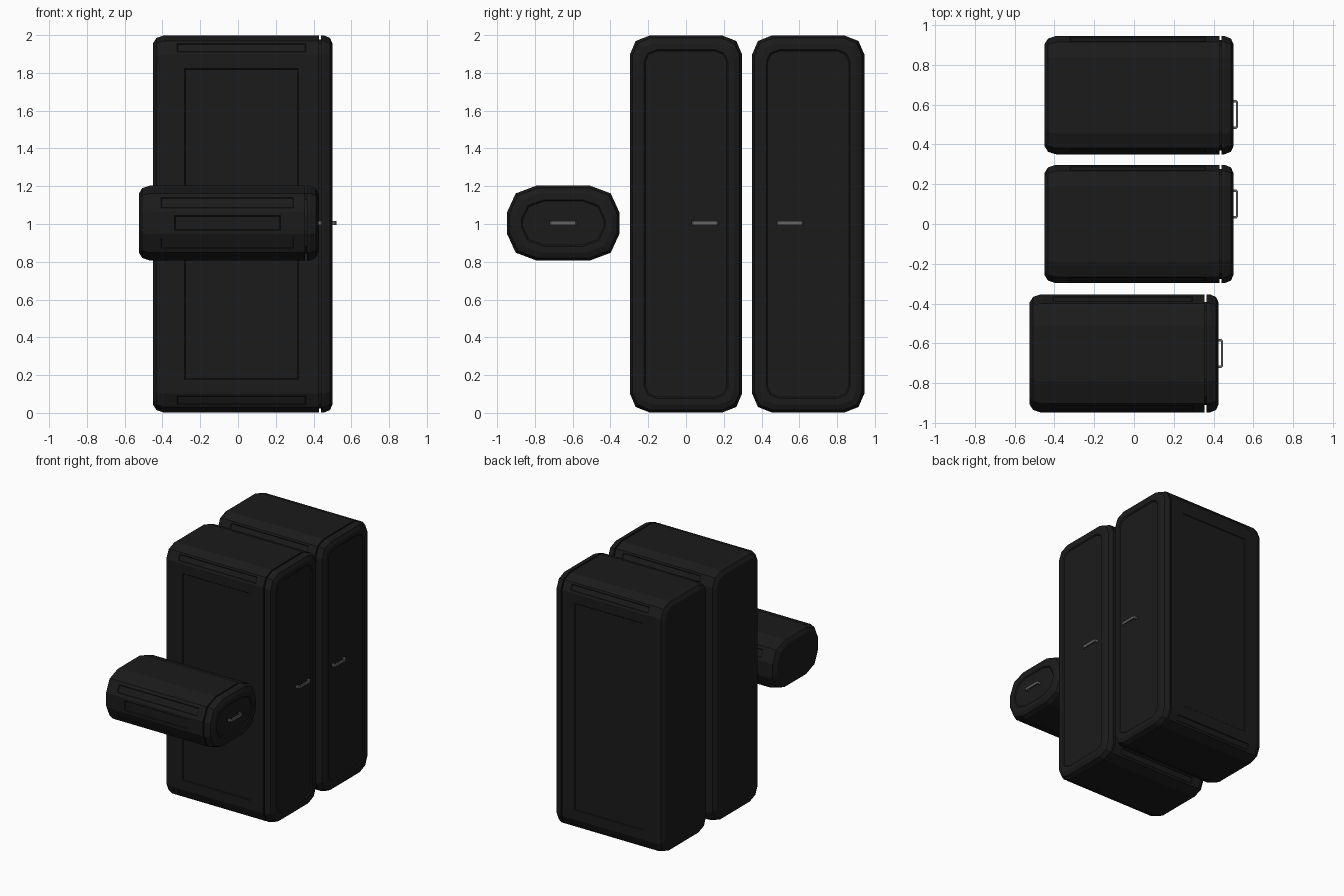
import bpy, bmesh
from math import sin, cos, pi
from mathutils import Vector

if "Cube" in bpy.data.objects:
    bpy.data.objects.remove(bpy.data.objects["Cube"])


def material(name, v):
    m = bpy.data.materials.new(name)
    m.diffuse_color = (v, v, v, 1)
    m.use_nodes = True
    m.node_tree.nodes["Principled BSDF"].inputs["Base Color"].default_value = m.diffuse_color
    return m


BLACK = material("black_shell", 0.011)
GREY = material("handle_grey", 0.13)


def finish(name, bm, mat):
    bmesh.ops.recalc_face_normals(bm, faces=bm.faces)
    me = bpy.data.meshes.new(name)
    bm.to_mesh(me)
    bm.free()
    me.materials.append(mat)
    ob = bpy.data.objects.new(name, me)
    bpy.context.collection.objects.link(ob)
    return ob


def ring(bm, x, cy, cz, hy, hz, ry, rz, t):
    # rounded rectangle in the y-z plane, two segments per corner, shrunk by t
    hy, hz, ry, rz = hy - t, hz - t, max(ry - t * .5, .02), max(rz - t * .5, .02)
    out = []
    for q, (sy, sz) in enumerate([(1, 1), (-1, 1), (-1, -1), (1, -1)]):
        for k in range(3):
            a = q * pi / 2 + k * pi / 4
            out.append(bm.verts.new((x, cy + sy * (hy - ry) + ry * cos(a),
                                     cz + sz * (hz - rz) + rz * sin(a))))
    return out


def recess(bm, f, mx, mt, depth):
    # rectangular sunken panel with margin mx along x and mt across
    n = f.normal.copy()
    c = f.calc_center_median()
    across = n.cross(Vector((1, 0, 0))).normalized()
    old = [v.co.copy() for v in f.verts]
    hx = max(abs(p.x - c.x) for p in old) - mx
    ht = max(abs((p - c).dot(across)) for p in old) - mt
    for d in (0, depth):
        bmesh.ops.inset_individual(bm, faces=[f], thickness=0.002)
        for v in f.verts:
            p = v.co - c
            sx = 1 if p.x > 0 else -1
            st = 1 if p.dot(across) > 0 else -1
            v.co = c + Vector((sx * (hx - d), 0, 0)) + across * st * (ht - d) - n * d


def cabinet(name, x0, cy, cz, hy, hz, ry, rz, groove, margin, strip):
    bm = bmesh.new()
    x1 = x0 + .95
    # stations along the depth: rounded back, shell, door gap, door rim, door panel
    stations = [(x0, .042), (x0 + .018, .013), (x0 + .058, 0), (x1 - .07, 0),
                (x1 - .07, groove), (x1 - .06, groove), (x1 - .06, 0), (x1 - .045, 0),
                (x1 - .013, .013), (x1, .042), (x1, .075), (x1 - .007, .082)]
    rings = [ring(bm, x, cy, cz, hy, hz, ry, rz, t) for x, t in stations]
    shell = []
    for i, (a, b) in enumerate(zip(rings, rings[1:])):
        for j in range(12):
            k = (j + 1) % 12
            f = bm.faces.new((a[j], a[k], b[k], b[j]))
            if i == 2:
                shell.append(f)
    bm.faces.new(rings[0])
    bm.faces.new(rings[-1])
    bmesh.ops.recalc_face_normals(bm, faces=bm.faces)
    for f in shell:
        f.normal_update()
        if abs(f.normal.y) > .99:
            recess(bm, f, *margin, .005)
        elif abs(f.normal.y) > .75 or (hz > .5 and abs(f.normal.y) > .5):
            recess(bm, f, *strip, .004)
    finish(name + "_cabinet", bm, BLACK)


def handle(name, x, y, z):
    # bracket pull: U profile in the x-y plane, extruded in z
    o, w, w2 = .022, .072, .060
    prof = [(-.01, -w), (o - .008, -w), (o, -w + .008), (o, w - .008), (o - .008, w),
            (-.01, w), (-.01, w2), (o - .011, w2), (o - .011, -w2), (-.01, -w2)]
    bm = bmesh.new()
    f = bm.faces.new([bm.verts.new((x + a, y + b, z - .01)) for a, b in prof])
    g = bmesh.ops.extrude_face_region(bm, geom=[f])["geom"]
    bmesh.ops.translate(bm, vec=(0, 0, .02), verts=[v for v in g if isinstance(v, bmesh.types.BMVert)])
    finish(name + "_handle", bm, GREY)


# two tall cabinets
for nm, cy, hyd in (("middle_tall", 0, .10), ("rear_tall", .647, .55)):
    cabinet(nm, -.45, cy, 1.0, .297, .998, .105, .10, .02, (.11, .075), (.07, .015))
    handle(nm, .5, hyd, 1.005)

# low cabinet hanging in front
cabinet("small_front", -.525, -.65, 1.005, .297, .198, .155, .14, .038, (.13, .018), (.06, .025))
handle("small_front", .425, -.65, 1.005)
